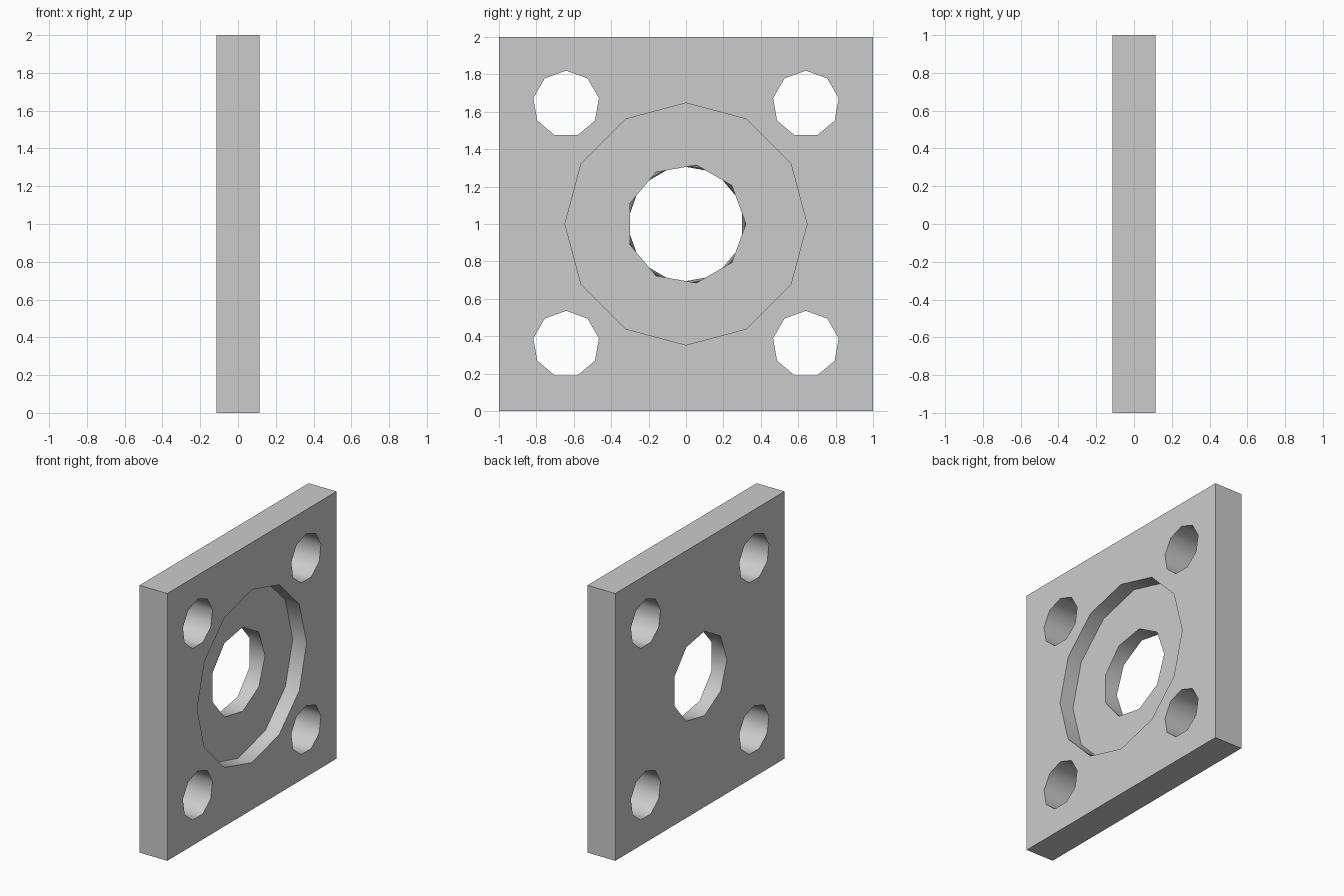
import bpy, bmesh
from math import sin, cos, pi, radians

if "Cube" in bpy.data.objects:
    bpy.data.objects.remove(bpy.data.objects["Cube"])

HALF = 0.115      # half the plate thickness
FLOOR = 0.0       # x of the recess floor
bm = bmesh.new()


def loop(x, pts):
    """Closed edge loop in the plane at x."""
    vs = [bm.verts.new((x, y, z)) for y, z in pts]
    es = [bm.edges.new((vs[i - 1], vs[i])) for i in range(len(vs))]
    return vs, es


def polygon(n, r, start, cy=0.0, cz=1.0):
    return [(cy + r * cos(start + 2 * pi * i / n),
             cz + r * sin(start + 2 * pi * i / n)) for i in range(n)]


def wall(a, b):
    return [bm.faces.new((a[i - 1], a[i], b[i], b[i - 1])) for i in range(len(a))]


def fill(*edge_lists):
    bmesh.ops.triangle_fill(bm, edges=[e for es in edge_lists for e in es],
                            use_beauty=True)


# Square outer edge
square = [(-1, 0), (1, 0), (1, 2), (-1, 2)]
front_v, front_e = loop(HALF, square)
back_v, back_e = loop(-HALF, square)
wall(front_v, back_v)
front_edges, back_edges, smooth = [front_e], [back_e], []

# Four bolt holes straight through
for sy in (-1, 1):
    for sz in (-1, 1):
        pts = polygon(9, 0.178, pi / 2, sy * 0.641, 1 + sz * 0.642)
        fv, fe = loop(HALF, pts)
        bv, be = loop(-HALF, pts)
        smooth += wall(fv, bv)
        front_edges.append(fe)
        back_edges.append(be)

# Round recess on the +x side
ring = polygon(12, 0.647, pi / 2)
rim_v, rim_e = loop(HALF, ring)
floor_v, floor_e = loop(FLOOR, ring)
smooth += wall(rim_v, floor_v)
front_edges.append(rim_e)

# Centre hole, turned half a step between its two rims
a, a_e = loop(FLOOR, polygon(9, 0.32, 0))
b, b_e = loop(-HALF, polygon(9, 0.32, radians(20)))
for i in range(9):
    smooth.append(bm.faces.new((a[i], b[i - 1], b[i])))
    smooth.append(bm.faces.new((a[i - 1], b[i - 1], a[i])))
back_edges.append(b_e)

# Flat faces
for f in smooth:
    f.smooth = True
fill(*front_edges)
fill(*back_edges)
fill(floor_e, a_e)

bmesh.ops.recalc_face_normals(bm, faces=bm.faces)
for e in bm.edges:
    e.smooth = e.calc_face_angle(0) < radians(45)

mesh = bpy.data.meshes.new("flange_plate")
bm.to_mesh(mesh)
bm.free()
plate = bpy.data.objects.new("flange_plate", mesh)
bpy.context.collection.objects.link(plate)
